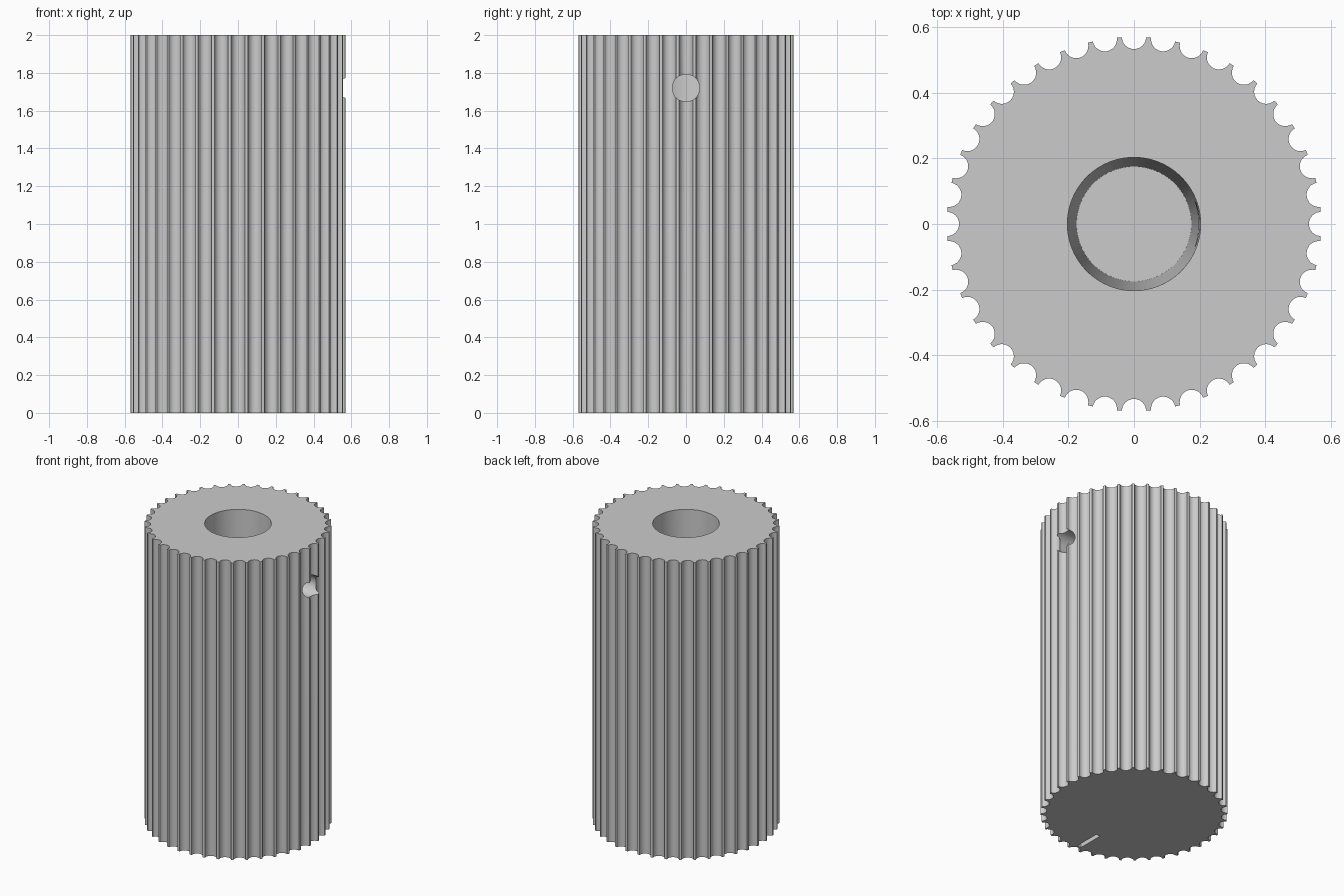
import bpy, bmesh
from math import sin, cos, pi, radians, asin
from mathutils import Vector, Matrix

cube = bpy.data.objects.get("Cube")
if cube:
    bpy.data.objects.remove(cube, do_unlink=True)

HEIGHT, RADIUS = 2.0, 0.57
GROOVES, GROOVE_R = 40, 0.037

grey = bpy.data.materials.new("plain grey")
grey.use_nodes = True
colour = (0.6, 0.6, 0.6, 1)
grey.diffuse_color = colour
grey.node_tree.nodes["Principled BSDF"].inputs["Base Color"].default_value = colour


def make_object(name, bm):
    bmesh.ops.recalc_face_normals(bm, faces=bm.faces)
    mesh = bpy.data.meshes.new(name)
    bm.to_mesh(mesh)
    bm.free()
    mesh.materials.append(grey)
    obj = bpy.data.objects.new(name, mesh)
    bpy.context.collection.objects.link(obj)
    return obj


def cone(name, r_low, r_high, depth, matrix, sides):
    bm = bmesh.new()
    bmesh.ops.create_cone(bm, cap_ends=True, segments=sides, radius1=r_low,
                          radius2=r_high, depth=depth, matrix=matrix)
    return make_object(name, bm)


def cut(target, cutter):
    mod = target.modifiers.new("cut", 'BOOLEAN')
    mod.operation = 'DIFFERENCE'
    mod.solver = 'EXACT'
    mod.object = cutter
    bpy.context.view_layer.objects.active = target
    bpy.ops.object.modifier_apply(modifier=mod.name)
    bpy.data.objects.remove(cutter, do_unlink=True)


# Fluted body: scalloped outline extruded upwards
bm = bmesh.new()
steps = 12
half = pi / 2 - GROOVE_R / (2 * RADIUS)  # arc ends on the outer circle
outline = []
for i in range(GROOVES):
    turn = Matrix.Rotation(2 * pi * i / GROOVES, 3, 'Z')
    for k in range(steps + 1):
        a = -half + 2 * half * k / steps
        p = Vector((RADIUS - GROOVE_R * cos(a), GROOVE_R * sin(a), 0))
        outline.append(bm.verts.new(turn @ p))
base = bm.faces.new(outline)
top = bmesh.ops.extrude_face_region(bm, geom=[base])["geom"]
bmesh.ops.translate(bm, vec=(0, 0, HEIGHT),
                    verts=[v for v in top if isinstance(v, bmesh.types.BMVert)])
body = make_object("fluted_knob", bm)

# Slightly tapered blind bore in the top
BORE = 1.6
cut(body, cone("bore_cutter", 0.175, 0.203, BORE,
               Matrix.Translation((0, 0, HEIGHT - BORE / 2 + 0.001)), 96))

# Round screw hole from the +x side into the bore
cut(body, cone("screw_hole_cutter", 0.072, 0.072, 0.6,
               Matrix.Translation((0.4, 0, 1.72)) @ Matrix.Rotation(pi / 2, 4, 'Y'), 48))

# Pointer slot in the underside, towards the front
bm = bmesh.new()
bmesh.ops.create_cube(bm, size=1, matrix=Matrix.Translation((0, -0.43, 0))
                      @ Matrix.Diagonal((0.03, 0.18, 0.08, 1)))
cut(body, make_object("slot_cutter", bm))

# Smooth curved walls, crisp rims
bpy.ops.object.select_all(action='DESELECT')
body.select_set(True)
bpy.context.view_layer.objects.active = body
bpy.ops.object.shade_smooth_by_angle(angle=radians(30))
